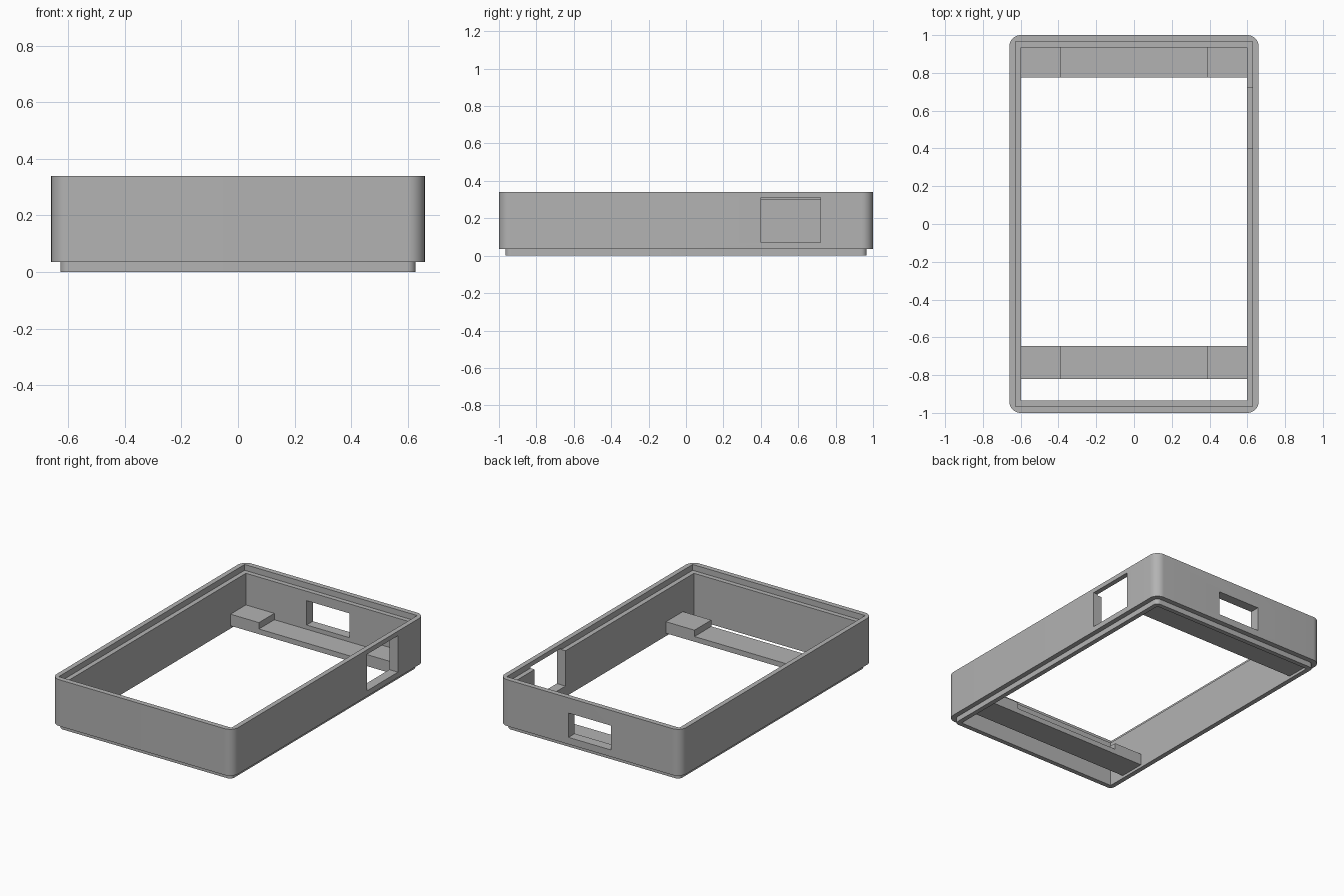
import bpy, bmesh
from math import cos, sin, pi, radians

cube = bpy.data.objects.get("Cube")
if cube:
    bpy.data.objects.remove(cube, do_unlink=True)

grey = bpy.data.materials.new("plain_grey")
grey.use_nodes = True
COLOUR = (0.45, 0.45, 0.45, 1)
grey.diffuse_color = COLOUR
grey.node_tree.nodes["Principled BSDF"].inputs["Base Color"].default_value = COLOUR


def finish(bm, name):
    """Turn a bmesh into a grey object."""
    bmesh.ops.remove_doubles(bm, verts=bm.verts, dist=1e-5)
    bmesh.ops.dissolve_degenerate(bm, edges=bm.edges, dist=1e-5)
    bmesh.ops.recalc_face_normals(bm, faces=bm.faces)
    mesh = bpy.data.meshes.new(name)
    bm.to_mesh(mesh)
    bm.free()
    mesh.materials.append(grey)
    obj = bpy.data.objects.new(name, mesh)
    bpy.context.collection.objects.link(obj)
    return obj


def rounded_ring(bm, hx, hy, r, z, steps=10):
    """Rounded rectangle of vertices; radius 0 gives sharp corners."""
    ring = []
    for i, (sx, sy) in enumerate([(1, 1), (-1, 1), (-1, -1), (1, -1)]):
        for k in range(steps + 1):
            a = (i + k / steps) * pi / 2
            ring.append(bm.verts.new((sx * (hx - r) + r * cos(a),
                                      sy * (hy - r) + r * sin(a), z)))
    return ring


def box(name, lo, hi):
    bm = bmesh.new()
    bmesh.ops.create_cube(bm, size=1)
    for v in bm.verts:
        v.co = [l if c < 0 else h for c, l, h in zip(v.co, lo, hi)]
    return finish(bm, name)


# Frame: outer wall, stepped lip below, open middle, stepped recess on top
OUTER, STEP, INNER = (0.66, 1.0), (0.628, 0.966), (0.597, 0.935)
SHOULDER, LEDGE, TOP = 0.035, 0.302, 0.34
bm = bmesh.new()
section = [(OUTER, 0.06, SHOULDER), (OUTER, 0.06, TOP), (STEP, 0, TOP),
           (STEP, 0, LEDGE), (INNER, 0, LEDGE), (INNER, 0, 0),
           (STEP, 0.03, 0), (STEP, 0.03, SHOULDER)]
rings = [rounded_ring(bm, *size, r, z) for size, r, z in section]
for a, b in zip(rings, rings[1:] + rings[:1]):
    for i in range(len(a)):
        j = (i + 1) % len(a)
        bm.faces.new((a[i], a[j], b[j], b[i]))
frame = finish(bm, "frame")

# Openings in the left wall and the back wall
cutters = [box("side_opening_cutter", (0.5, 0.4, 0.07), (0.8, 0.72, 0.31)),
           box("back_opening_cutter", (-0.155, 0.9, 0.08), (0.155, 1.1, 0.24))]
bpy.context.view_layer.objects.active = frame
for cutter in cutters:
    cutter.hide_render = True
    mod = frame.modifiers.new("opening", 'BOOLEAN')
    mod.operation = 'DIFFERENCE'
    mod.solver = 'EXACT'
    mod.object = cutter
    bpy.ops.object.modifier_apply(modifier=mod.name)
    bpy.data.objects.remove(cutter, do_unlink=True)

bpy.ops.object.select_all(action='DESELECT')
frame.select_set(True)
bpy.ops.object.shade_smooth_by_angle(angle=radians(30))

# Cross braces with a raised pad at each end
BOTTOM, LOW, HIGH, PAD = 0.018, 0.052, 0.094, 0.39
X = INNER[0]
profile = [(-X, BOTTOM), (X, BOTTOM), (X, HIGH), (PAD, HIGH),
           (PAD, LOW), (-PAD, LOW), (-PAD, HIGH), (-X, HIGH)]
for name, y0, y1 in [("front_brace", -0.82, -0.645), ("back_brace", 0.775, 0.935)]:
    bm = bmesh.new()
    face = bm.faces.new([bm.verts.new((x, y0, z)) for x, z in profile])
    out = bmesh.ops.extrude_face_region(bm, geom=[face])
    moved = [g for g in out["geom"] if isinstance(g, bmesh.types.BMVert)]
    bmesh.ops.translate(bm, verts=moved, vec=(0, y1 - y0, 0))
    finish(bm, name)
